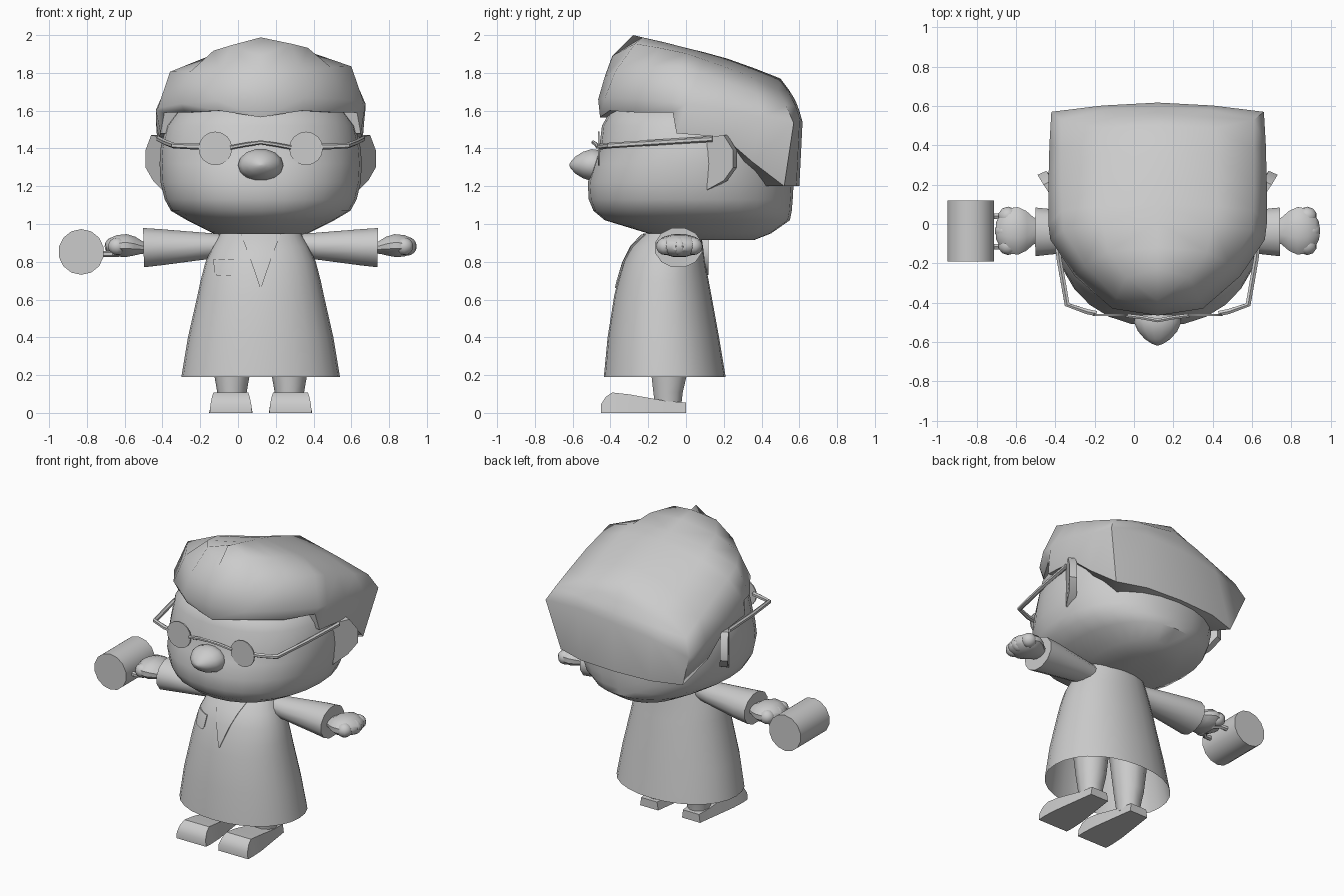
import bpy, bmesh, math
from mathutils import Vector, Matrix

if "Cube" in bpy.data.objects:
    bpy.data.objects.remove(bpy.data.objects["Cube"])

CX = 0.12  # figure's centre line
grey = bpy.data.materials.new("plain_grey")
grey.diffuse_color = (0.6, 0.6, 0.6, 1)
grey.use_nodes = True
grey.node_tree.nodes["Principled BSDF"].inputs["Base Color"].default_value = grey.diffuse_color


def finish(name, bm, angle=38):
    bmesh.ops.recalc_face_normals(bm, faces=bm.faces)
    me = bpy.data.meshes.new(name)
    bm.to_mesh(me)
    bm.free()
    me.materials.append(grey)
    ob = bpy.data.objects.new(name, me)
    bpy.context.collection.objects.link(ob)
    bpy.ops.object.select_all(action='DESELECT')
    ob.select_set(True)
    bpy.context.view_layer.objects.active = ob
    bpy.ops.object.shade_smooth_by_angle(angle=math.radians(angle))
    return ob


def loft(name, rings, caps=(True, True), angle=38):
    bm = bmesh.new()
    vs = [[bm.verts.new(p) for p in r] for r in rings]
    n = len(rings[0])
    for a, b in zip(vs, vs[1:]):
        for i in range(n):
            j = (i + 1) % n
            bm.faces.new((a[i], a[j], b[j], b[i]))
    if caps[0]:
        bm.faces.new(vs[0])
    if caps[1]:
        bm.faces.new(vs[-1])
    return finish(name, bm, angle)


def oval(z, rx, y0, y1, power, n):
    """Superellipse ring at height z from front y0 to back y1."""
    pts = []
    for i in range(n):
        t = 2 * math.pi * i / n
        c, s = math.cos(t), math.sin(t)
        e = 2 / power
        pts.append((CX + rx * math.copysign(abs(c) ** e, c),
                    (y0 + y1) / 2 + (y1 - y0) / 2 * math.copysign(abs(s) ** e, s), z))
    return pts


def tube(name, path, radii, n=6, squash=1.0):
    path = [Vector(p) for p in path]
    rings = []
    for i, p in enumerate(path):
        d = path[min(i + 1, len(path) - 1)] - path[max(i - 1, 0)]
        side = d.cross(Vector((0, 0, 1))).normalized()
        up = side.cross(d).normalized()
        rings.append([p + radii[i] * (side * math.cos(t) + up * squash * math.sin(t))
                      for t in (2 * math.pi * (k + 0.5) / n for k in range(n))])
    return loft(name, rings)


def balls(name, parts, u=10, v=8):
    bm = bmesh.new()
    for loc, size in parts:
        bmesh.ops.create_uvsphere(bm, u_segments=u, v_segments=v, radius=1,
                                  matrix=Matrix.Translation(loc) @ Matrix.Diagonal((*size, 1)))
    return finish(name, bm)


def cylinder(name, loc, r, depth, n):
    """Cylinder whose axis runs front to back."""
    bm = bmesh.new()
    bmesh.ops.create_cone(bm, cap_ends=True, segments=n, radius1=r, radius2=r, depth=depth,
                          matrix=Matrix.Translation(loc) @ Matrix.Rotation(math.pi / 2, 4, 'X'))
    return finish(name, bm)


# Head
HEAD = [(0.915, .14, -.02, .36), (.95, .25, -.20, .45), (1.02, .39, -.43, .55), (1.07, .475, -.49, .56),
        (1.13, .508, -.515, .565), (1.22, .53, -.52, .57), (1.32, .535, -.49, .56), (1.4, .53, -.46, .54),
        (1.52, .50, -.445, .50), (1.6, .44, -.40, .44), (1.68, .25, -.25, .30)]
loft("head", [oval(*r, 2.2, 28) for r in HEAD])

# Hair: side columns from rim upward, ending on a centre ridge, slightly tilted to one side
COLUMNS = [
    [(0, -.455, 1.565), (0, -.465, 1.66), (0, -.43, 1.78), (0, -.39, 1.89)],
    [(.22, -.405, 1.60), (.23, -.43, 1.66), (.21, -.375, 1.80), (.16, -.27, 1.95)],
    [(.40, -.25, 1.59), (.42, -.265, 1.65), (.37, -.21, 1.82), (.25, -.14, 1.925)],
    [(.51, -.07, 1.59), (.545, -.08, 1.63), (.48, -.03, 1.82), (.28, .00, 1.895)],
    [(.53, -.05, 1.48), (.555, .00, 1.62), (.485, .07, 1.78), (.30, .09, 1.86)],
    [(.54, .20, 1.46), (.555, .20, 1.58), (.49, .20, 1.73), (.30, .22, 1.81)],
    [(.53, .35, 1.33), (.55, .40, 1.52), (.49, .38, 1.65), (.30, .36, 1.75)],
    [(.46, .52, 1.20), (.54, .57, 1.48), (.49, .53, 1.58), (.30, .49, 1.68)],
    [(.26, .585, 1.20), (.28, .602, 1.53), (.26, .58, 1.60), (.15, .55, 1.67)],
    [(0, .60, 1.20), (0, .617, 1.54), (0, .60, 1.60), (0, .585, 1.64)]]
RIDGE = [(-.28, 2.0), (-.23, 1.988), (-.12, 1.963), (.01, 1.93), (.1, 1.908),
         (.22, 1.875), (.36, 1.825), (.50, 1.77), (.545, 1.71), (.57, 1.67)]
bm = bmesh.new()
for s in (-1, 1):
    cols = []
    for col, (ry, rz) in zip(COLUMNS, RIDGE):
        x, y, z = col[0]
        tilted = [(px, py, pz + s * px * (.03 + .07 * max(0, py) / .57)) for px, py, pz in col[1:]]
        full = [(x * .8, y * .8, z), col[0]] + tilted + [(0, ry, rz)]
        cols.append([bm.verts.new((CX + s * p[0], p[1], p[2])) for p in full])
    for a, b in zip(cols, cols[1:]):
        for k in range(5):
            bm.faces.new((a[k], b[k], b[k + 1], a[k + 1]))
bmesh.ops.remove_doubles(bm, verts=bm.verts, dist=0.0005)
finish("hair", bm, 60)

# Nose: rounded base narrowing to a blunt tip
NOSE = [(-.42, .085), (-.46, .113), (-.50, .12), (-.545, .10), (-.585, .065), (-.608, .03), (-.617, .006)]
loft("nose", [[(CX + r * math.cos(t), y, 1.312 + .72 * r * math.sin(t))
               for t in (2 * math.pi * k / 14 for k in range(14))] for y, r in NOSE], angle=60)

# Glasses
tube("glasses_bridge", [(CX - .16, -.465, 1.405), (CX - .08, -.475, 1.42), (CX, -.49, 1.432),
                        (CX + .08, -.475, 1.42), (CX + .16, -.465, 1.405)], [.011] * 5)

EAR = [(.52, .11, 1.46), (.58, .20, 1.47), (.61, .25, 1.39), (.61, .25, 1.30), (.57, .20, 1.23), (.52, .11, 1.18)]
for s, side in ((-1, "right"), (1, "left")):
    def m(x, y, z):
        return (CX + s * x, y, z)

    cylinder(side + "_lens", m(.24, -.462, 1.40), .089, .009, 16)
    tube(side + "_glasses_arm", [m(.31, -.455, 1.41), m(.36, -.445, 1.41), m(.46, -.41, 1.415),
                                 m(.50, -.18, 1.43), m(.54, .14, 1.45)], [.015] * 5)
    # Ear: flared plate
    loft(side + "_ear", [[m(*p) for p in EAR], [m(x - .045, y + .02, z) for x, y, z in EAR]])

    # Sleeve with cuff
    tube(side + "_sleeve", [m(.10, -.06, .89), m(.30, -.05, .883), m(.53, -.04, .877), m(.62, -.04, .875)],
         [.06, .088, .118, .128], n=12, squash=.84)
    # Hand: fan-shaped mitt with gently scalloped fingertips
    tube(side + "_hand", [m(.58, -.035, .87), m(.63, -.035, .875), m(.67, -.035, .882), m(.71, -.035, .886),
                          m(.76, -.035, .884), m(.80, -.035, .882), m(.82, -.035, .88)],
         [.05, .07, .105, .125, .118, .085, .045], n=12, squash=.5)
    balls(side + "_fingers", [(m(.76, .04, .882), (.05, .048, .046)), (m(.775, -.035, .882), (.054, .046, .05)),
                              (m(.76, -.11, .882), (.05, .048, .046))])

    # Leg and shoe
    rings = []
    for z, r, y in ((.04, .07, -.095), (.11, .078, -.095), (.19, .092, -.09), (.45, .12, -.09)):
        rings.append([m(.152 + r * math.cos(t), y + r * 1.05 * math.sin(t), z)
                      for t in (2 * math.pi * k / 10 for k in range(10))])
    loft(side + "_leg", rings)
    shoe = []
    for y, low, high, top in ((-.45, .112, .108, .045), (-.425, .114, .10, .085), (-.39, .115, .092, .108),
                              (-.30, .11, .09, .098), (-.10, .082, .07, .062), (0, .068, .06, .055)):
        shoe.append([m(.158 - low, y, 0), m(.158 + low, y, 0), m(.158 + high, y, top), m(.158 - high, y, top)])
    loft(side + "_shoe", shoe)

# Coat: open at the hem
COAT = [(.19, .42, -.435, .21), (.40, .385, -.415, .175), (.62, .335, -.38, .135), (.70, .318, -.36, .12),
        (.80, .292, -.33, .10), (.88, .255, -.29, .09), (.95, .215, -.225, .08)]
loft("coat", [oval(*r, 2.1, 28) for r in COAT], caps=(False, True))


def coat_front(x, z):
    for (z0, *a), (z1, *b) in zip(COAT, COAT[1:]):
        if z <= z1:
            t = (z - z0) / (z1 - z0)
            rx, y0, y1 = (p + (q - p) * t for p, q in zip(a, b))
            return (y0 + y1) / 2 - (y1 - y0) / 2 * (1 - min(1, abs(x) / rx) ** 2.1) ** (1 / 2.1)


def plate(name, rows):
    """Thin raised panel on the coat front; rows are (z, left, right)."""
    rings = []
    for z, x0, x1 in rows:
        xs = [x0 + (x1 - x0) * k / 4 for k in range(5)]
        front = [(CX + x, coat_front(x, z) - .0075, z) for x in xs]
        back = [(x, y + .0095, z) for x, y, z in reversed(front)]
        rings.append(front + back)
    return loft(name, rings)


plate("shirt_front", [(z, -w, w) for z, w in ((.66, .003), (.70, .016), (.80, .05), (.88, .08), (.945, .105))])
plate("chest_pocket", [(.725, -.23, -.16), (.745, -.245, -.145), (.80, -.25, -.14), (.815, -.25, -.14)])

# Mug held on its side, with handle
cylinder("mug", (-.83, -.035, .852), .121, .31, 14)
tube("mug_handle", [(-.73, .04, .842), (-.67, .04, .842), (-.63, .01, .842), (-.63, -.08, .842),
                    (-.67, -.115, .842), (-.73, -.115, .842)], [.016] * 6)
